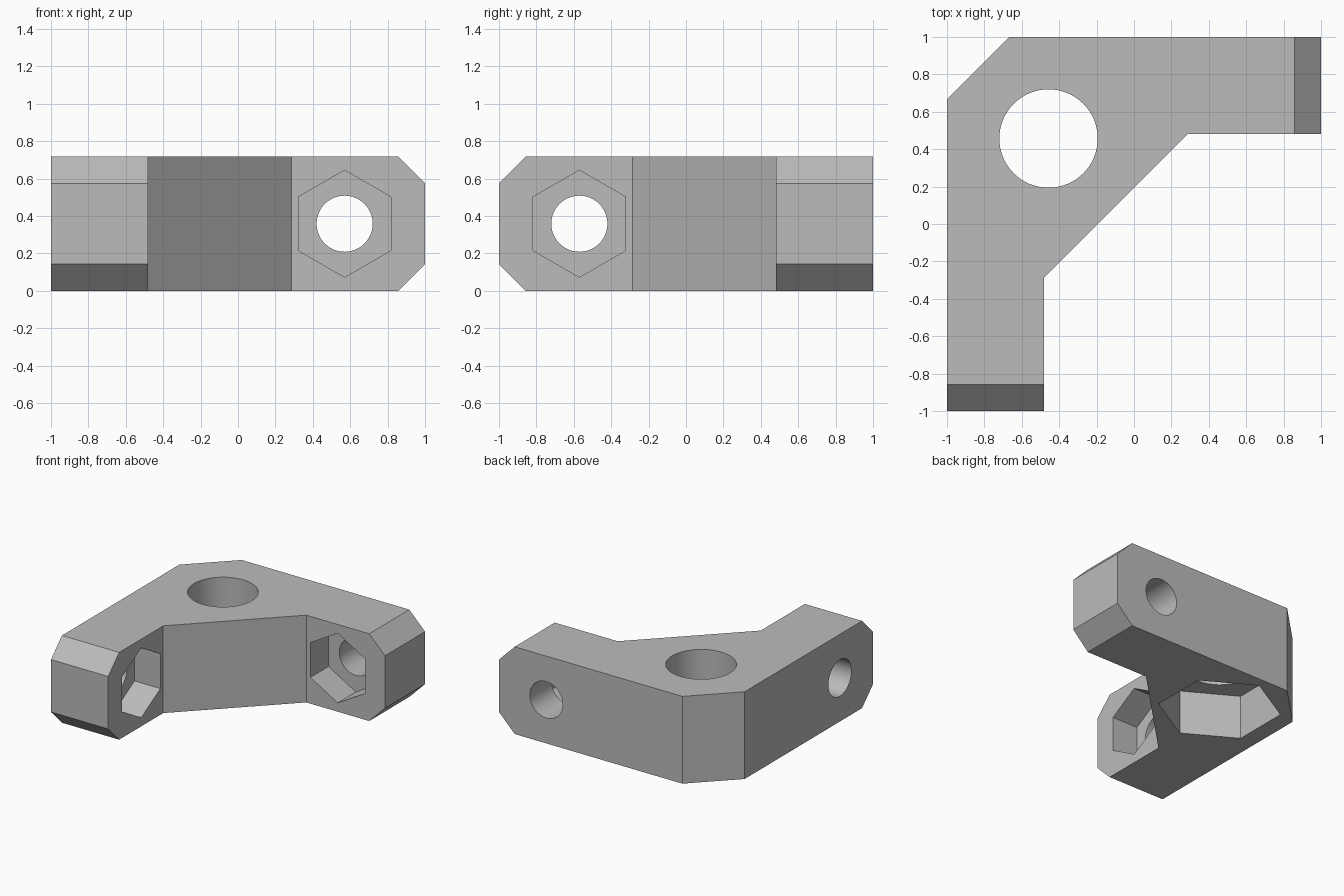
import bpy
import bmesh
from math import pi

cube = bpy.data.objects.get("Cube")
if cube:
    bpy.data.objects.remove(cube)

HEIGHT = 0.717
MID = HEIGHT / 2
ARM = 0.48        # inner face of each arm
BORE = 0.57       # bolt position along each arm
HUB = 0.457       # large hole position
BEVEL = 0.857     # where the end chamfers start

grey = bpy.data.materials.new("plain grey")
grey.use_nodes = True
grey.diffuse_color = (0.5, 0.5, 0.5, 1)
grey.node_tree.nodes["Principled BSDF"].inputs["Base Color"].default_value = (0.5, 0.5, 0.5, 1)

# Corner outline, mirrored about its diagonal: (x, y) becomes (-y, -x)
half = [(-0.667, 1), (1, 1), (1, ARM), (0.285, ARM)]
outline = half + [(-y, -x) for x, y in reversed(half)]

bm = bmesh.new()
base = bm.faces.new([bm.verts.new((x, y, 0)) for x, y in outline])
top = bmesh.ops.extrude_face_region(bm, geom=[base])["geom"]
bmesh.ops.translate(bm, vec=(0, 0, HEIGHT),
                    verts=[v for v in top if isinstance(v, bmesh.types.BMVert)])

# Sloped chamfers above and below both arm ends
for direction in ((1, 0), (0, -1)):
    for slope, level in ((1, HEIGHT), (-1, 0)):
        point = (direction[0] * BEVEL, direction[1] * BEVEL, level)
        cut = bmesh.ops.bisect_plane(
            bm, geom=bm.verts[:] + bm.edges[:] + bm.faces[:],
            plane_co=point, plane_no=(*direction, slope), clear_outer=True)
        edges = [e for e in cut["geom_cut"] if isinstance(e, bmesh.types.BMEdge)]
        bmesh.ops.holes_fill(bm, edges=edges, sides=0)
bmesh.ops.recalc_face_normals(bm, faces=bm.faces[:])

mesh = bpy.data.meshes.new("corner_bracket")
bm.to_mesh(mesh)
bm.free()
mesh.materials.append(grey)
bracket = bpy.data.objects.new("corner_bracket", mesh)
bpy.context.collection.objects.link(bracket)


def drill(name, sides, radius, depth, location, rotation=(0, 0, 0)):
    """Cut a straight hole or pocket out of the bracket."""
    bpy.ops.mesh.primitive_cylinder_add(vertices=sides, radius=radius, depth=depth,
                                        location=location, rotation=rotation)
    cutter = bpy.context.object
    cutter.name = name
    cutter.hide_render = True
    cutter.data.materials.append(grey)
    mod = bracket.modifiers.new(name, "BOOLEAN")
    mod.operation = "DIFFERENCE"
    mod.solver = "EXACT"
    mod.object = cutter
    bpy.context.view_layer.objects.active = bracket
    bpy.ops.object.modifier_apply(modifier=name)
    bpy.data.objects.remove(cutter)


# Large upright hole with a hexagonal pocket underneath
drill("hub_hole", 64, 0.263, 2, (-HUB, HUB, MID))
drill("hub_nut_pocket", 6, 0.465, 0.73, (-HUB, HUB, 0))

# Bolt holes through the arms, with nut pockets on the inner faces
along_y = (pi / 2, 0, 0)
along_x = (pi / 2, 0, pi / 2)
drill("left_bolt_hole", 48, 0.15, 1, (BORE, 0.75, MID), along_y)
drill("left_nut_pocket", 6, 0.286, 0.47, (BORE, ARM, MID), along_y)
drill("front_bolt_hole", 48, 0.15, 1, (-0.75, -BORE, MID), along_x)
drill("front_nut_pocket", 6, 0.286, 0.47, (-ARM, -BORE, MID), along_x)

# Smooth bores, sharp edges elsewhere
bpy.ops.object.select_all(action="DESELECT")
bracket.select_set(True)
bpy.context.view_layer.objects.active = bracket
bpy.ops.object.shade_smooth_by_angle(angle=pi / 6)
